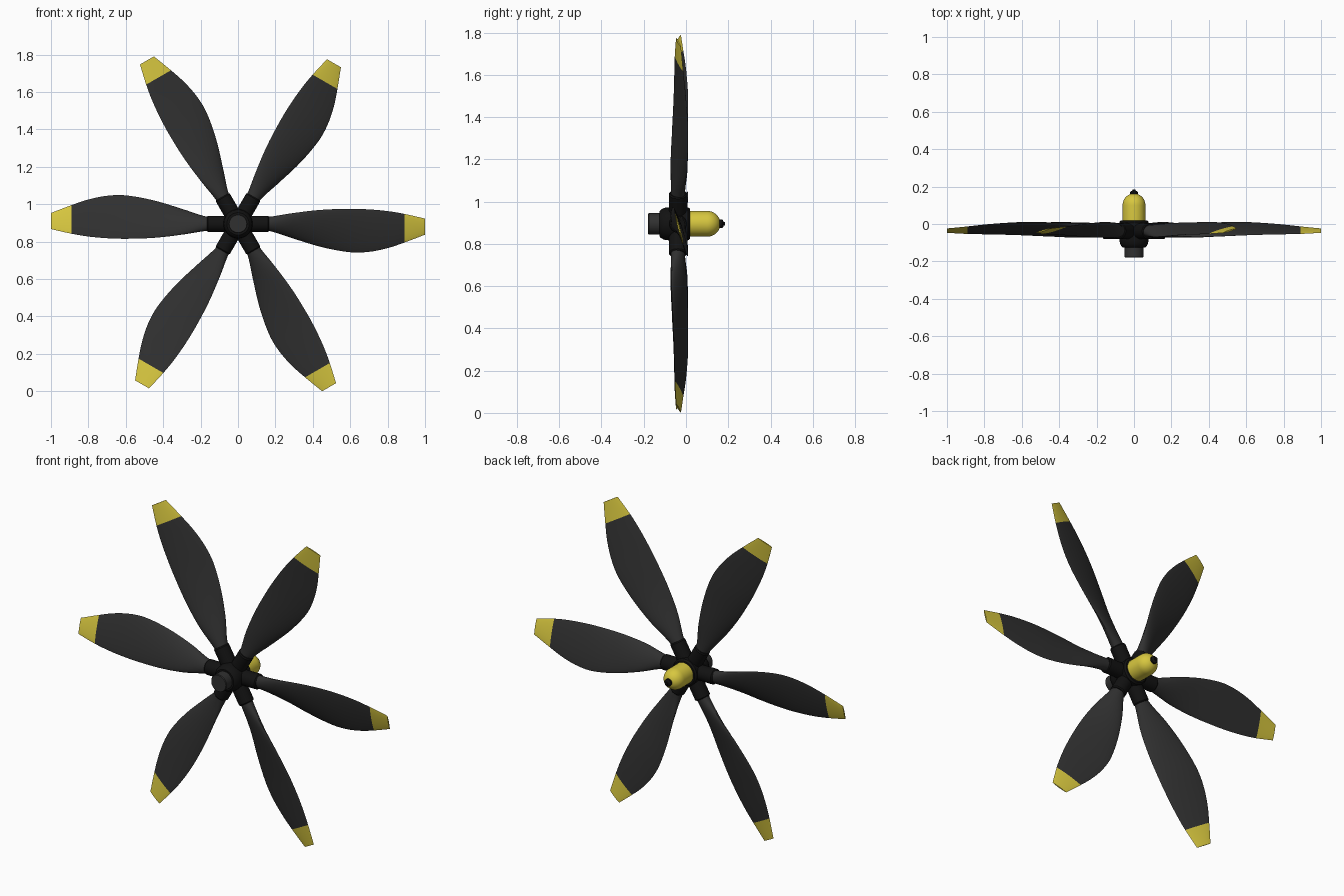
import bpy, bmesh, math

if "Cube" in bpy.data.objects:
    bpy.data.objects.remove(bpy.data.objects["Cube"])

HUB_Z = 0.895


def material(name, color):
    m = bpy.data.materials.new(name)
    m.diffuse_color = (*color, 1)
    m.use_nodes = True
    m.node_tree.nodes["Principled BSDF"].inputs["Base Color"].default_value = m.diffuse_color
    return m


BLACK = material("black", (0.006, 0.006, 0.006))
GREY = material("dark_grey", (0.03, 0.03, 0.03))
YELLOW = material("yellow", (0.68, 0.57, 0.05))


def loft(name, rings, mat, angle=0.0, caps=(True, True)):
    """Skin a list of closed rings, placed on the hub axis and turned about y."""
    bm = bmesh.new()
    vs = [[bm.verts.new(p) for p in ring] for ring in rings]
    n = len(vs[0])
    for a, b in zip(vs, vs[1:]):
        for i in range(n):
            j = (i + 1) % n
            bm.faces.new((a[i], a[j], b[j], b[i]))
    if caps[0]:
        bm.faces.new(vs[0][::-1])
    if caps[1]:
        bm.faces.new(vs[-1])
    bmesh.ops.recalc_face_normals(bm, faces=bm.faces[:])
    me = bpy.data.meshes.new(name)
    bm.to_mesh(me)
    bm.free()
    ob = bpy.data.objects.new(name, me)
    bpy.context.collection.objects.link(ob)
    me.materials.append(mat)
    ob.location.z = HUB_Z
    ob.rotation_euler.y = -angle
    bpy.ops.object.select_all(action='DESELECT')
    ob.select_set(True)
    bpy.context.view_layer.objects.active = ob
    bpy.ops.object.shade_smooth_by_angle(angle=math.radians(35))
    return ob


def lathe(name, profile, mat, n=32):
    """Revolve (radius, y) points about the y axis."""
    ts = [2 * math.pi * i / n for i in range(n)]
    return loft(name, [[(r * math.cos(t), y, r * math.sin(t)) for t in ts]
                       for r, y in profile], mat)


# Blade stations: radius, leading z, trailing z, leading y, trailing y, thickness, edge sharpness
STATIONS = [
    (0.10, 0.034, -0.034, -0.046, -0.030, 0.068, 0.0),
    (0.17, 0.036, -0.037, -0.054, -0.022, 0.064, 0.0),
    (0.30, 0.058, -0.080, -0.068, 0.000, 0.048, 0.2),
    (0.45, 0.075, -0.125, -0.066, 0.008, 0.032, 0.4),
    (0.60, 0.080, -0.152, -0.060, 0.010, 0.023, 0.5),
    (0.70, 0.077, -0.150, -0.057, 0.005, 0.018, 0.5),
    (0.80, 0.068, -0.130, -0.055, -0.003, 0.014, 0.5),
    (0.89, 0.053, -0.100, -0.053, -0.013, 0.011, 0.5),
    (1.00, 0.028, -0.058, -0.047, -0.024, 0.007, 0.5),
]


def station(r):
    """Smoothly interpolate the blade stations at radius r."""
    S = STATIONS
    k = max(i for i in range(len(S) - 1) if S[i][0] <= r + 1e-9)
    h = S[k + 1][0] - S[k][0]
    u = (r - S[k][0]) / h

    def slope(i, c):
        a, b = max(i - 1, 0), min(i + 1, len(S) - 1)
        return (S[b][c] - S[a][c]) / (S[b][0] - S[a][0])

    return [(2*u**3 - 3*u**2 + 1) * S[k][c] + (u**3 - 2*u**2 + u) * h * slope(k, c)
            + (3*u**2 - 2*u**3) * S[k + 1][c] + (u**3 - u**2) * h * slope(k + 1, c)
            for c in range(1, 7)]


def section(r, n=28):
    zl, zt, yl, yt, th, p = station(r)
    dz, dy = (zl - zt) / 2, (yl - yt) / 2
    length = math.hypot(dz, dy)
    ring = []
    for i in range(n):
        a = 2 * math.pi * i / n
        c, s = math.cos(a), math.sin(a)
        w = s * abs(s) ** max(p, 0) * th / 2
        ring.append((r, (yl + yt) / 2 + c * dy + w * dz / length,
                     (zl + zt) / 2 + c * dz - w * dy / length))
    return ring


def span(a, b, n):
    return [section(a + (b - a) * i / n) for i in range(n + 1)]


# Six blades with yellow tips and round root sockets
for k in range(6):
    ang = k * math.pi / 3
    loft(f"blade_{k + 1}", span(0.10, 0.89, 32), GREY, ang, (True, False))
    loft(f"blade_tip_{k + 1}", span(0.89, 1.0, 5), YELLOW, ang, (False, True))
    ts = [2 * math.pi * i / 24 for i in range(24)]
    loft(f"blade_socket_{k + 1}",
         [[(x, -0.038 + r * math.cos(t), r * math.sin(t)) for t in ts]
          for x, r in ((0.02, 0.043), (0.161, 0.043), (0.167, 0.038))], BLACK, ang)

# Hub body
lathe("hub", [(0.060, -0.125), (0.066, -0.120), (0.075, -0.105),
              (0.078, -0.085), (0.078, 0.010), (0.070, 0.020)], BLACK)

# Drive shaft on the front
lathe("drive_shaft", [(0.05, -0.11), (0.05, -0.176), (0.047, -0.18)], GREY)

# Domed cap on the back
dome = [(0.061, 0.01), (0.061, 0.10)]
dome += [(0.061 * math.cos(t), 0.10 + 0.063 * math.sin(t))
         for t in (math.radians(d) for d in range(10, 81, 10))]
lathe("dome_cap", dome, YELLOW)

# Nub at the end of the dome
lathe("dome_nub", [(0.017, 0.145), (0.021, 0.155), (0.021, 0.170),
                   (0.015, 0.176), (0.009, 0.178), (0.008, 0.185)], BLACK, 20)
